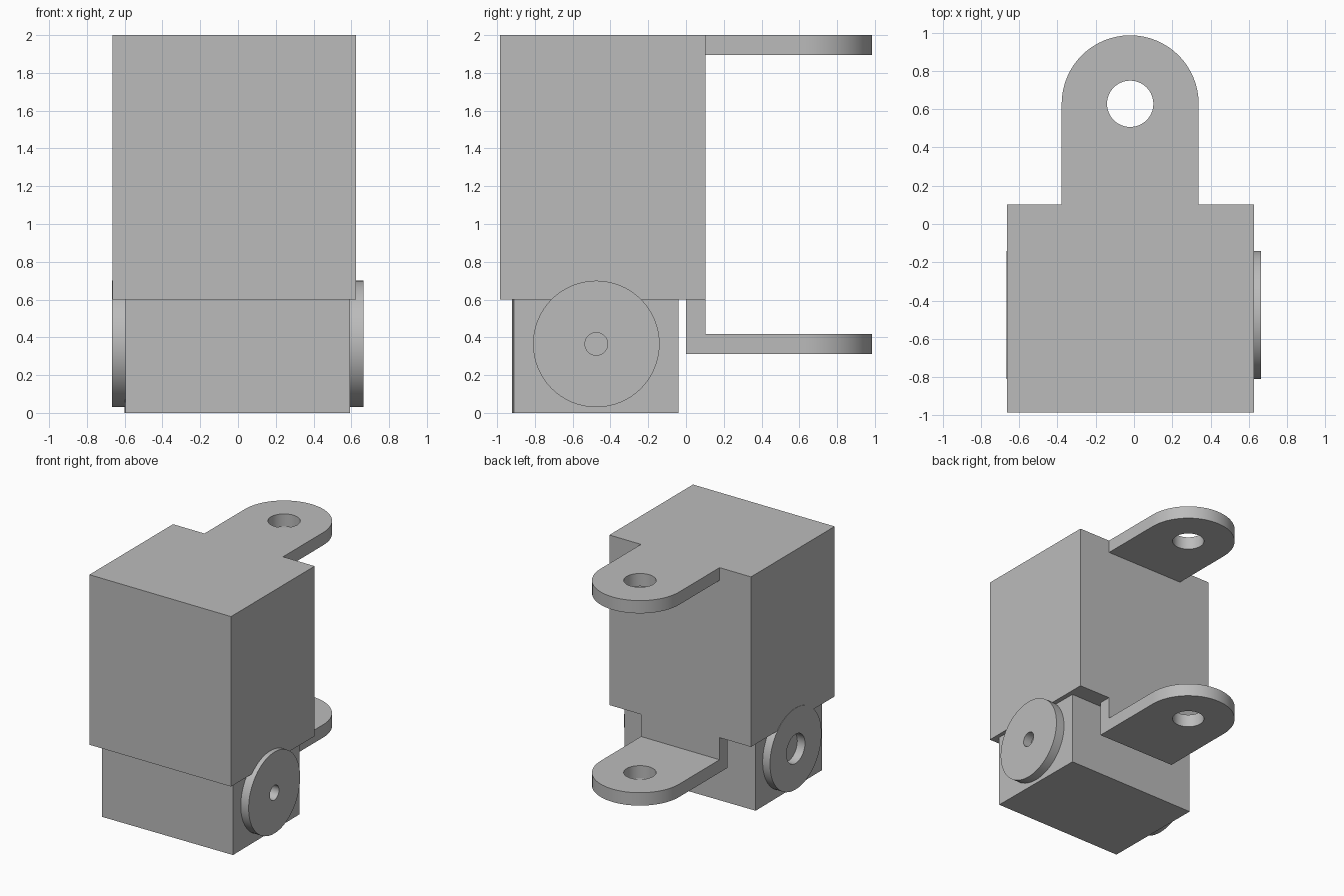
import bpy
import bmesh
from math import pi, cos, sin, radians
from mathutils import Matrix

cube = bpy.data.objects.get("Cube")
if cube:
    bpy.data.objects.remove(cube, do_unlink=True)

# One plain grey for every part
grey = bpy.data.materials.new("plain grey")
grey.use_nodes = True
colour = (0.5, 0.5, 0.5, 1)
grey.diffuse_color = colour
grey.node_tree.nodes["Principled BSDF"].inputs["Base Color"].default_value = colour

CX = -0.02              # centre line of the housing and lugs
BACK = 0.103            # rear face of the housing
LUG_Y, LUG_R, HOLE_R = 0.628, 0.358, 0.121
PIVOT_Y, PIVOT_Z = -0.475, 0.365


def finish(name, bm):
    bmesh.ops.recalc_face_normals(bm, faces=bm.faces)
    mesh = bpy.data.meshes.new(name)
    bm.to_mesh(mesh)
    bm.free()
    mesh.materials.append(grey)
    obj = bpy.data.objects.new(name, mesh)
    bpy.context.collection.objects.link(obj)
    return obj


def box(name, low, high):
    bm = bmesh.new()
    bmesh.ops.create_cube(bm, size=1)
    for v in bm.verts:
        v.co = [a + (b - a) * (c + 0.5) for a, b, c in zip(low, high, v.co)]
    return finish(name, bm)


def cylinder(name, radius, depth, matrix):
    bm = bmesh.new()
    bmesh.ops.create_cone(bm, cap_ends=True, segments=64, radius1=radius,
                          radius2=radius, depth=depth, matrix=matrix)
    return finish(name, bm)


def combine(target, other, operation):
    """Apply a boolean and discard the operand."""
    mod = target.modifiers.new(operation.lower(), 'BOOLEAN')
    mod.operation, mod.solver, mod.object = operation, 'EXACT', other
    bpy.context.view_layer.objects.active = target
    bpy.ops.object.modifier_apply(modifier=mod.name)
    bpy.data.objects.remove(other, do_unlink=True)


def lug(name, y_start, z_low, z_high):
    """Flat tongue with a rounded end and a pin hole."""
    outline = [(CX - LUG_R, y_start), (CX + LUG_R, y_start)]
    outline += [(CX + LUG_R * cos(pi * i / 32), LUG_Y + LUG_R * sin(pi * i / 32))
                for i in range(33)]
    bm = bmesh.new()
    face = bm.faces.new([bm.verts.new((x, y, z_low)) for x, y in outline])
    top = bmesh.ops.extrude_face_region(bm, geom=[face])["geom"]
    bmesh.ops.translate(bm, vec=(0, 0, z_high - z_low),
                        verts=[g for g in top if isinstance(g, bmesh.types.BMVert)])
    plate = finish(name, bm)
    pin = cylinder("pin_hole", HOLE_R, 1,
                   Matrix.Translation((CX, LUG_Y, z_low)))
    combine(plate, pin, 'DIFFERENCE')
    return plate


# Upper housing with its top lug and lower bent bracket
housing = box("upper_housing", (-0.664, -0.985, 0.6), (0.626, BACK, 2))
combine(housing, lug("top_lug", 0, 1.895, 2), 'UNION')
bracket = lug("lower_bracket", 0, 0.312, 0.418)
web = box("bracket_web", (CX - LUG_R, 0, 0.312), (CX + LUG_R, BACK, 0.7))
combine(bracket, web, 'UNION')
combine(housing, bracket, 'UNION')

# Lower block and its pivot discs, turned very slightly
block = box("lower_block", (-0.598, -0.916, 0), (0.59, -0.044, 0.6))
discs = []
for name, side, inner, outer, hole in (("left_pivot_disc", 1, 0.585, 0.664, 0.06),
                                       ("right_pivot_disc", -1, 0.595, 0.667, 0.12)):
    place = (Matrix.Translation((side * (inner + outer) / 2, PIVOT_Y, PIVOT_Z))
             @ Matrix.Rotation(pi / 2, 4, 'Y'))
    disc = cylinder(name, 0.335, outer - inner, place)
    combine(disc, cylinder("disc_hole", hole, 1, place), 'DIFFERENCE')
    discs.append(disc)

turn = (Matrix.Translation((0, PIVOT_Y, 0)) @ Matrix.Rotation(radians(0.4), 4, 'Z')
        @ Matrix.Translation((0, -PIVOT_Y, 0)))
block.data.transform(turn)

# Smooth the round walls, keep the edges sharp
for obj in [housing] + discs:
    bpy.ops.object.select_all(action='DESELECT')
    obj.select_set(True)
    bpy.context.view_layer.objects.active = obj
    bpy.ops.object.shade_smooth_by_angle(angle=radians(30))
